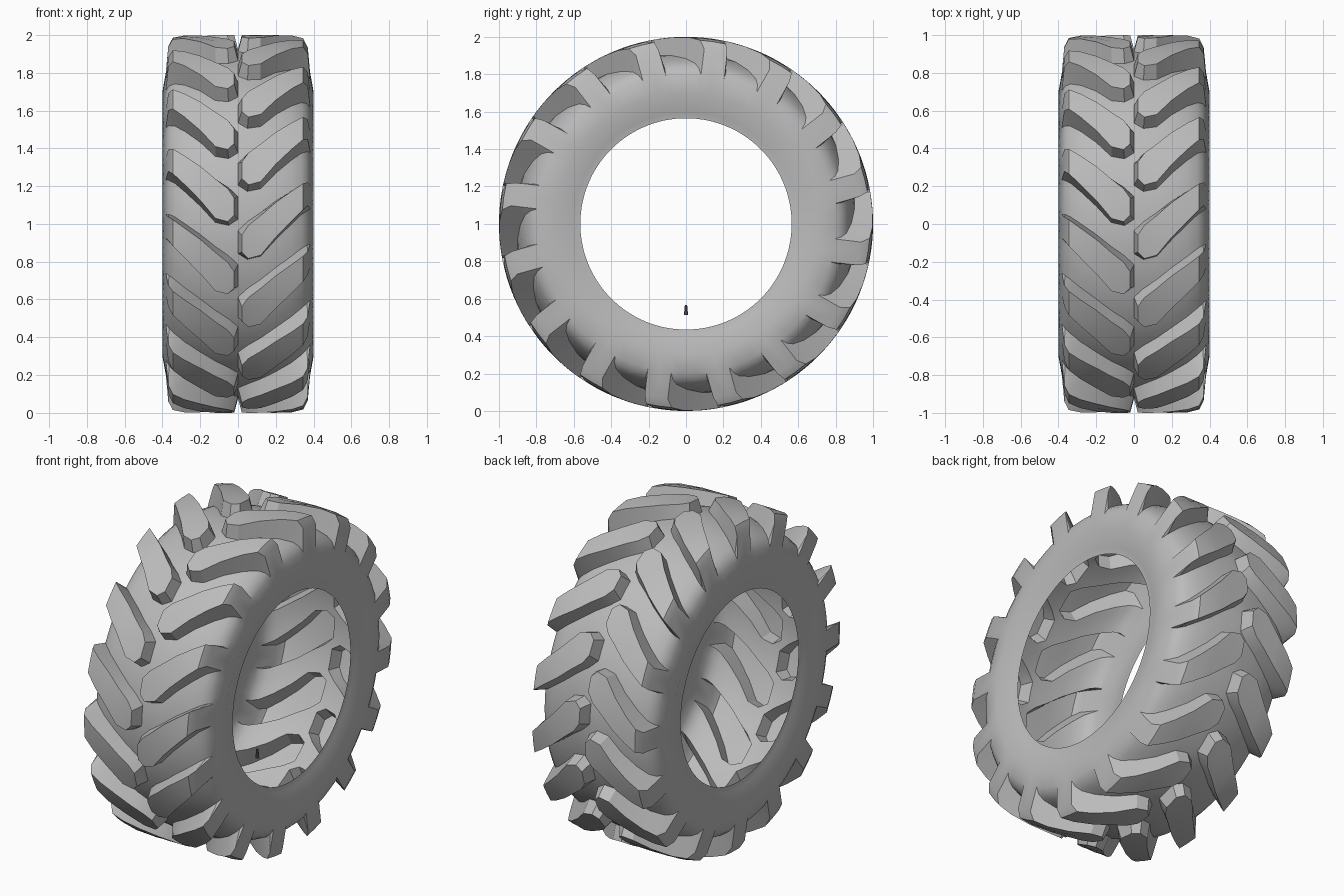
import bpy, bmesh
from math import radians, sin, cos
from mathutils import Vector

if "Cube" in bpy.data.objects:
    bpy.data.objects.remove(bpy.data.objects["Cube"])


def material(name, value):
    m = bpy.data.materials.new(name)
    m.use_nodes = True
    col = (value, value, value, 1)
    m.diffuse_color = col
    m.node_tree.nodes["Principled BSDF"].inputs["Base Color"].default_value = col
    return m


rubber = material("grey rubber", 0.5)
dark = material("dark valve", 0.12)

LUGS = 16
PITCH = 360 / LUGS
LUG_COLS, GAP_COLS = 2, 4

# Cross-section from crown to bead: carcass (x, r) and lug edges in degrees
CARCASS = [(0, .925), (.05, .922), (.12, .915), (.2, .905), (.28, .885), (.335, .86),
           (.365, .835), (.382, .80), (.4, .70), (.365, .6), (.36, .565)]
LOW = [1.5, -.5, .5, 6, 11, 14.5, 16, 17, 17, 17, 17]
HIGH = [9, 12, 15, 19, 22.5, 25, 26, 26, 24.5, 24.5, 24.5]
# Lug crest profile, its last point running out flush into the sidewall
CREST = [(.02, 1), (.055, 1), (.12, 1), (.2, 1), (.285, .997), (.345, .985),
         (.369, .94), (.382, .80)]
LAST = len(CREST) - 1

bm = bmesh.new()
cache = {}


def vert(side, x, r, deg):
    a = radians(deg)
    co = Vector((side * x, -r * cos(a), 1 + r * sin(a)))
    key = tuple(round(c, 4) + 0.0 for c in co)
    if key not in cache:
        cache[key] = bm.verts.new(co)
    return cache[key]


def face(*vs):
    unique = list(dict.fromkeys(vs))
    if len(unique) > 2:
        bm.faces.new(unique)


def sheet(rows):
    for a, b in zip(rows, rows[1:]):
        for j in range(len(a) - 1):
            face(a[j], a[j + 1], b[j + 1], b[j])


def span(side, profile, starts, ends, cols):
    return [[vert(side, x, r, s + (e - s) * j / cols) for j in range(cols + 1)]
            for (x, r), s, e in zip(profile, starts, ends)]


# Each half of the tyre, the second staggered by half a lug spacing
for side, shift in ((-1, 0), (1, PITCH / 2)):
    for k in range(LUGS):
        turn = shift + k * PITCH
        low = [d + turn for d in LOW]
        high = [d + turn for d in HIGH]
        # Carcass between the lugs
        sheet(span(side, CARCASS, high, [d + PITCH for d in low], GAP_COLS))
        # Sidewall below the lug
        base = span(side, CARCASS, low, high, LUG_COLS)
        sheet(base[LAST:])
        # Lug crest, drafted walls and inner end
        draft = [1.2] * LAST + [0]
        top = span(side, CREST, [d + t for d, t in zip(low, draft)],
                   [d - t for d, t in zip(high, draft)], LUG_COLS)
        sheet(top)
        for j in (0, -1):
            sheet([[row[j] for row in base[:LAST + 1]], [row[j] for row in top]])
        sheet([base[0], top[0]])

bmesh.ops.recalc_face_normals(bm, faces=bm.faces)
crown = max(bm.faces, key=lambda f: f.calc_center_median().z)
if crown.normal.z < 0:
    bmesh.ops.reverse_faces(bm, faces=bm.faces)
mesh = bpy.data.meshes.new("tyre")
bm.to_mesh(mesh)
bm.free()
mesh.materials.append(rubber)
tyre = bpy.data.objects.new("tyre", mesh)
bpy.context.collection.objects.link(tyre)

# Valve stem
bpy.ops.mesh.primitive_cone_add(vertices=8, radius1=.011, radius2=.006, depth=.055,
                                location=(.13, 0, .54))
valve = bpy.context.object
valve.name = "valve_stem"
valve.data.materials.append(dark)

bpy.ops.object.select_all(action="DESELECT")
for ob in (tyre, valve):
    ob.select_set(True)
bpy.context.view_layer.objects.active = tyre
bpy.ops.object.shade_smooth_by_angle(angle=radians(30))
